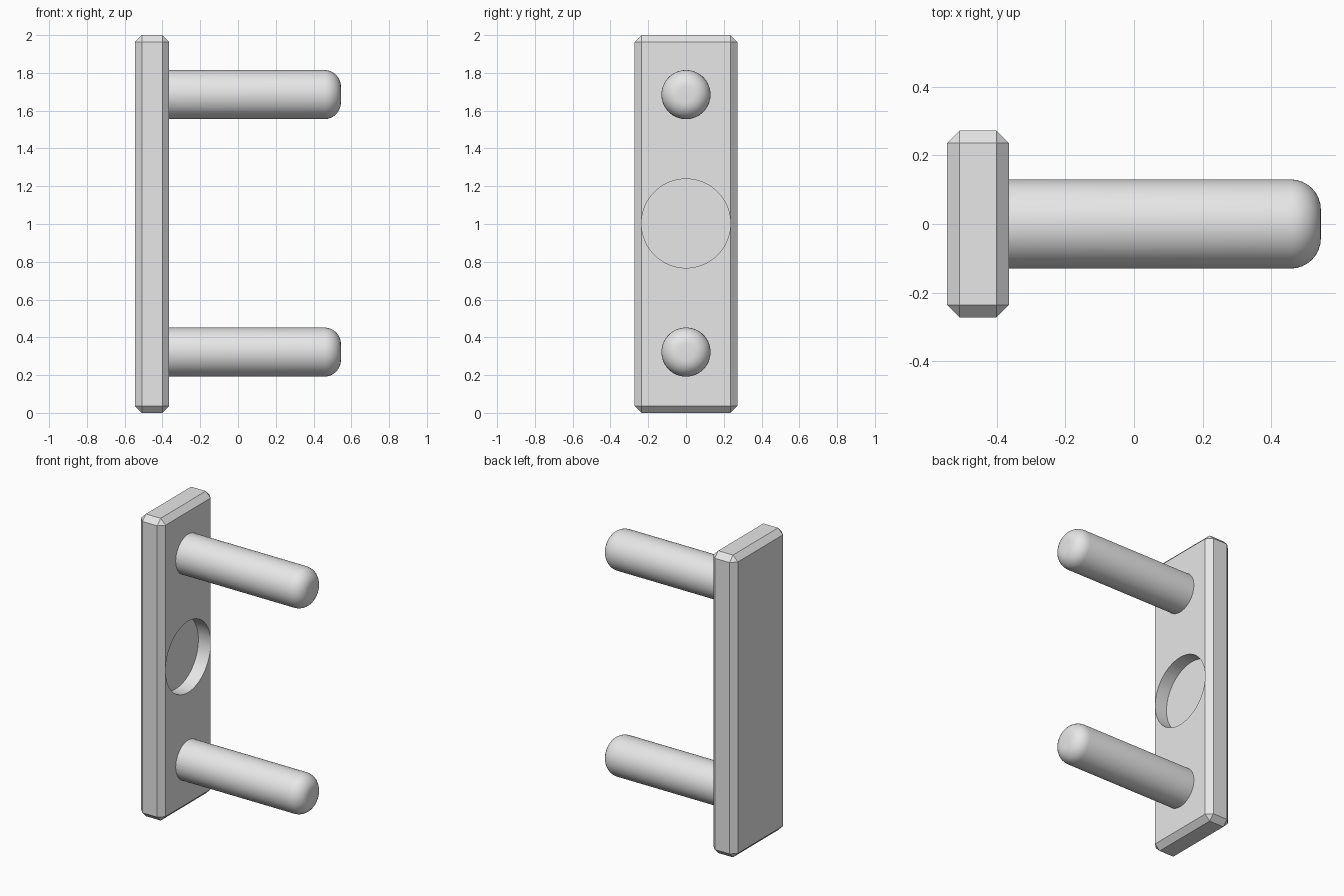
import bpy, bmesh, math
from mathutils import Matrix

cube = bpy.data.objects.get("Cube")
if cube:
    bpy.data.objects.remove(cube, do_unlink=True)

grey = bpy.data.materials.new("plain grey")
grey.use_nodes = True
grey.diffuse_color = (0.8, 0.8, 0.8, 1)
grey.node_tree.nodes["Principled BSDF"].inputs["Base Color"].default_value = (0.8, 0.8, 0.8, 1)

BACK, FACE, TIP = -0.545, -0.365, 0.545   # x of plate back, plate face, peg ends
CHAMFER = 0.036


def add_object(name, bm):
    mesh = bpy.data.meshes.new(name)
    bmesh.ops.recalc_face_normals(bm, faces=bm.faces)
    bm.to_mesh(mesh)
    bm.free()
    obj = bpy.data.objects.new(name, mesh)
    bpy.context.collection.objects.link(obj)
    mesh.materials.append(grey)
    return obj


def smooth(obj, degrees):
    bpy.ops.object.select_all(action="DESELECT")
    obj.select_set(True)
    bpy.context.view_layer.objects.active = obj
    bpy.ops.object.shade_smooth_by_angle(angle=math.radians(degrees))


def cylinder_x(bm, radius, x0, x1, z, segments):
    """Capped cylinder lying along x."""
    place = Matrix.Translation(((x0 + x1) / 2, 0, z)) @ Matrix.Rotation(math.pi / 2, 4, "Y")
    bmesh.ops.create_cone(bm, cap_ends=True, segments=segments, radius1=radius,
                          radius2=radius, depth=x1 - x0, matrix=place)


# Chamfered mounting plate
bm = bmesh.new()
size = Matrix.Diagonal((FACE - BACK, 0.544, 2, 1))
bmesh.ops.create_cube(bm, size=1, matrix=Matrix.Translation(((BACK + FACE) / 2, 0, 1)) @ size)
bmesh.ops.bevel(bm, geom=bm.edges[:], offset=CHAMFER, segments=1, affect="EDGES")
plate = add_object("plate", bm)

# Round recess sunk halfway into the plate
bm = bmesh.new()
cylinder_x(bm, 0.2355, (BACK + FACE) / 2, FACE + 0.1, 1.003, 96)
cutter = add_object("recess_cutter", bm)
cutter.hide_render = True
cut = plate.modifiers.new("recess", "BOOLEAN")
cut.object = cutter
cut.operation = "DIFFERENCE"
cut.solver = "EXACT"
bpy.context.view_layer.objects.active = plate
bpy.ops.object.modifier_apply(modifier=cut.name)
bpy.data.objects.remove(cutter, do_unlink=True)
smooth(plate, 20)

# Two pegs with rounded tips
for name, z in (("lower_peg", 0.322), ("upper_peg", 1.685)):
    bm = bmesh.new()
    cylinder_x(bm, 0.13, FACE - 0.02, TIP, z, 64)
    rim = [e for e in bm.edges if all(v.co.x > TIP - 0.001 for v in e.verts)]
    bmesh.ops.bevel(bm, geom=rim, offset=0.088, segments=8, profile=0.5, affect="EDGES")
    smooth(add_object(name, bm), 30)
